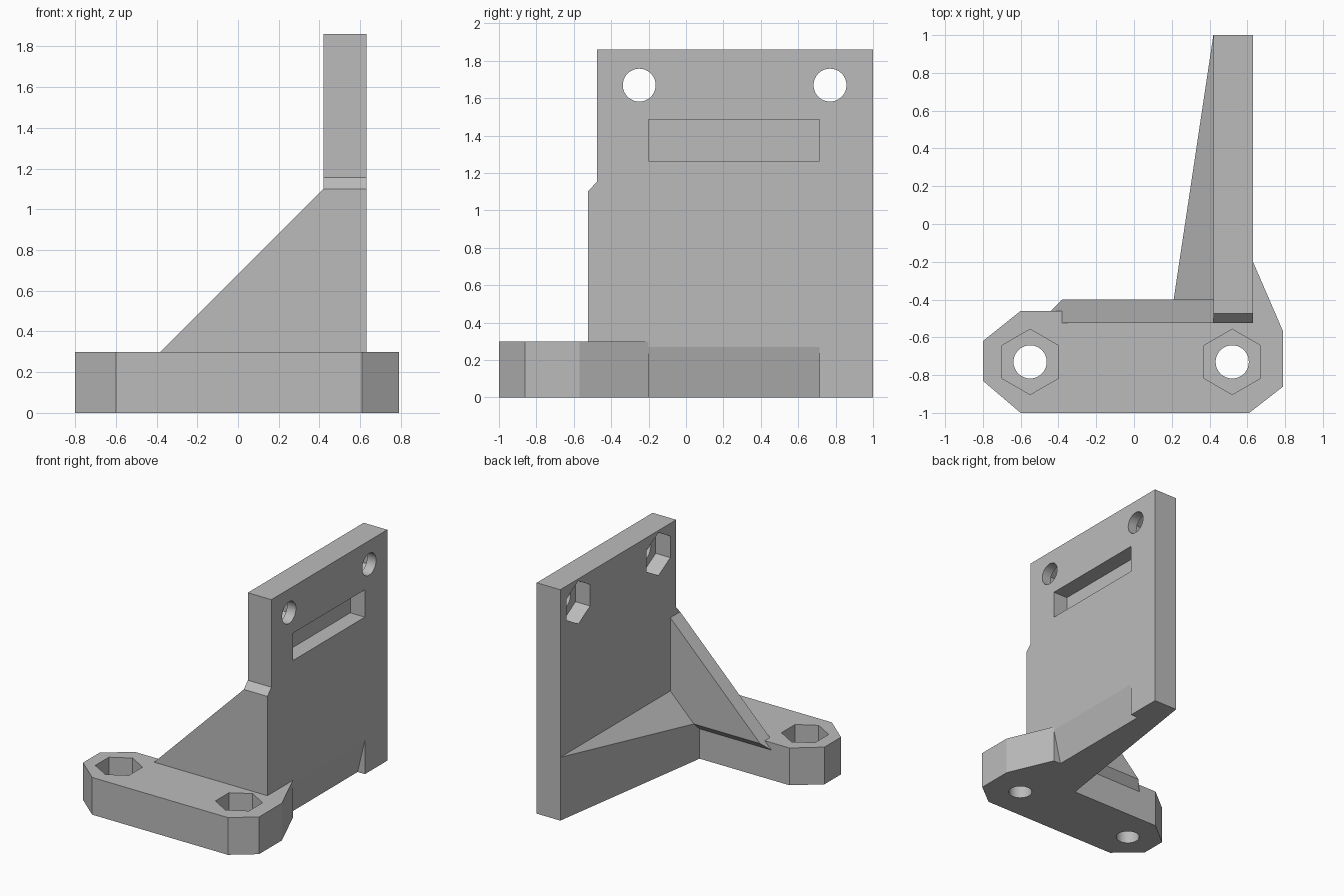
import bpy, bmesh, math
from mathutils import Vector

cube = bpy.data.objects.get("Cube")
if cube:
    bpy.data.objects.remove(cube, do_unlink=True)

grey = bpy.data.materials.new("plain grey")
grey.use_nodes = True
colour = (0.5, 0.5, 0.5, 1)
grey.diffuse_color = colour
grey.node_tree.nodes["Principled BSDF"].inputs["Base Color"].default_value = colour


def prism(name, axis, profile, low, high, reshape=None):
    """Extrude a 2D profile along an axis; reshape may move each vertex."""
    def place(p, h):
        a, b = p
        return Vector({"x": (h, a, b), "y": (a, h, b), "z": (a, b, h)}[axis])
    bm = bmesh.new()
    ends = []
    for h in (low, high):
        ends.append([bm.verts.new(place(p, h)) for p in profile])
    bm.faces.new(ends[0])
    bm.faces.new(ends[1])
    n = len(profile)
    for i in range(n):
        j = (i + 1) % n
        bm.faces.new((ends[0][i], ends[0][j], ends[1][j], ends[1][i]))
    if reshape:
        for v in bm.verts:
            reshape(v.co)
    bmesh.ops.recalc_face_normals(bm, faces=bm.faces)
    mesh = bpy.data.meshes.new(name)
    bm.to_mesh(mesh)
    bm.free()
    mesh.materials.append(grey)
    obj = bpy.data.objects.new(name, mesh)
    bpy.context.collection.objects.link(obj)
    return obj


def ring(centre, radius, sides):
    """Regular polygon with one corner pointing along the second axis."""
    turn = math.tau / sides
    return [(centre[0] + radius * math.sin(i * turn),
             centre[1] + radius * math.cos(i * turn)) for i in range(sides)]


# Foot plate with clipped corners and a side flange
foot = prism("bracket", "z", [
    (-0.6, -1), (0.61, -1), (0.79, -0.86), (0.79, -0.57), (0.63, -0.2),
    (0.5, -0.2), (0.5, -0.46), (-0.6, -0.46), (-0.8, -0.62), (-0.8, -0.83)], 0, 0.3)

# Upright mounting plate with a stepped front edge
plate = prism("upright_plate", "x", [
    (-0.525, 0), (1, 0), (1, 1.86), (-0.475, 1.86), (-0.475, 1.155), (-0.525, 1.1)],
    0.42, 0.63)


# Triangular front wall, its left end sloping at 45 degrees
def slope_end(co):
    if co.x < 0:
        co.x = co.z - 0.68

wall = prism("front_wall", "x", [
    (-0.525, 0.24), (-0.46, 0.24), (-0.4, 0.3), (-0.4, 1.1), (-0.525, 1.1)],
    -0.5, 0.5, slope_end)


# Tapered rear gusset with a sloping top
def slope_top(co):
    if co.z > 0:
        co.z = co.x + 0.09

gusset = prism("rear_gusset", "z", [
    (0.42, 1), (0.5, 1), (0.5, -0.5), (0.195, -0.5)], 0, 1, slope_top)

# Bolt holes, nut pockets, slot and bottom relief
cutters = []
for x in (-0.55, 0.52):
    cutters.append(prism("foot_hole", "z", ring((x, -0.73), 0.088, 36), -0.1, 0.4))
    cutters.append(prism("foot_nut_pocket", "z", ring((x, -0.73), 0.173, 6), 0.15, 0.4))
for y in (-0.25, 0.77):
    cutters.append(prism("plate_hole", "x", ring((y, 1.67), 0.088, 36), 0.3, 0.7))
    cutters.append(prism("plate_nut_pocket", "x", ring((y, 1.67), 0.173, 6), 0.3, 0.55))
cutters.append(prism("slot", "x", [
    (-0.2, 1.265), (0.715, 1.265), (0.715, 1.485), (-0.2, 1.485)], 0.5, 0.7))
cutters.append(prism("bottom_relief", "y", [
    (0.553, -0.05), (0.7, -0.05), (0.7, 0.37), (0.654, 0.37)], -0.2, 0.715))

# Join the solids, then cut
tools = [(plate, "UNION"), (wall, "UNION"), (gusset, "UNION")]
tools += [(c, "DIFFERENCE") for c in cutters]
for tool, operation in tools:
    tool.hide_render = True
    mod = foot.modifiers.new(tool.name, "BOOLEAN")
    mod.operation = operation
    mod.solver = "EXACT"
    mod.object = tool

bpy.context.view_layer.update()
depsgraph = bpy.context.evaluated_depsgraph_get()
solid = bpy.data.meshes.new_from_object(foot.evaluated_get(depsgraph))
foot.modifiers.clear()
foot.data = solid
for tool, _ in tools:
    bpy.data.objects.remove(tool, do_unlink=True)

# Round holes smooth, everything else crisp
for obj in bpy.context.selected_objects:
    obj.select_set(False)
foot.select_set(True)
bpy.context.view_layer.objects.active = foot
bpy.ops.object.shade_smooth_by_angle(angle=math.radians(12))
